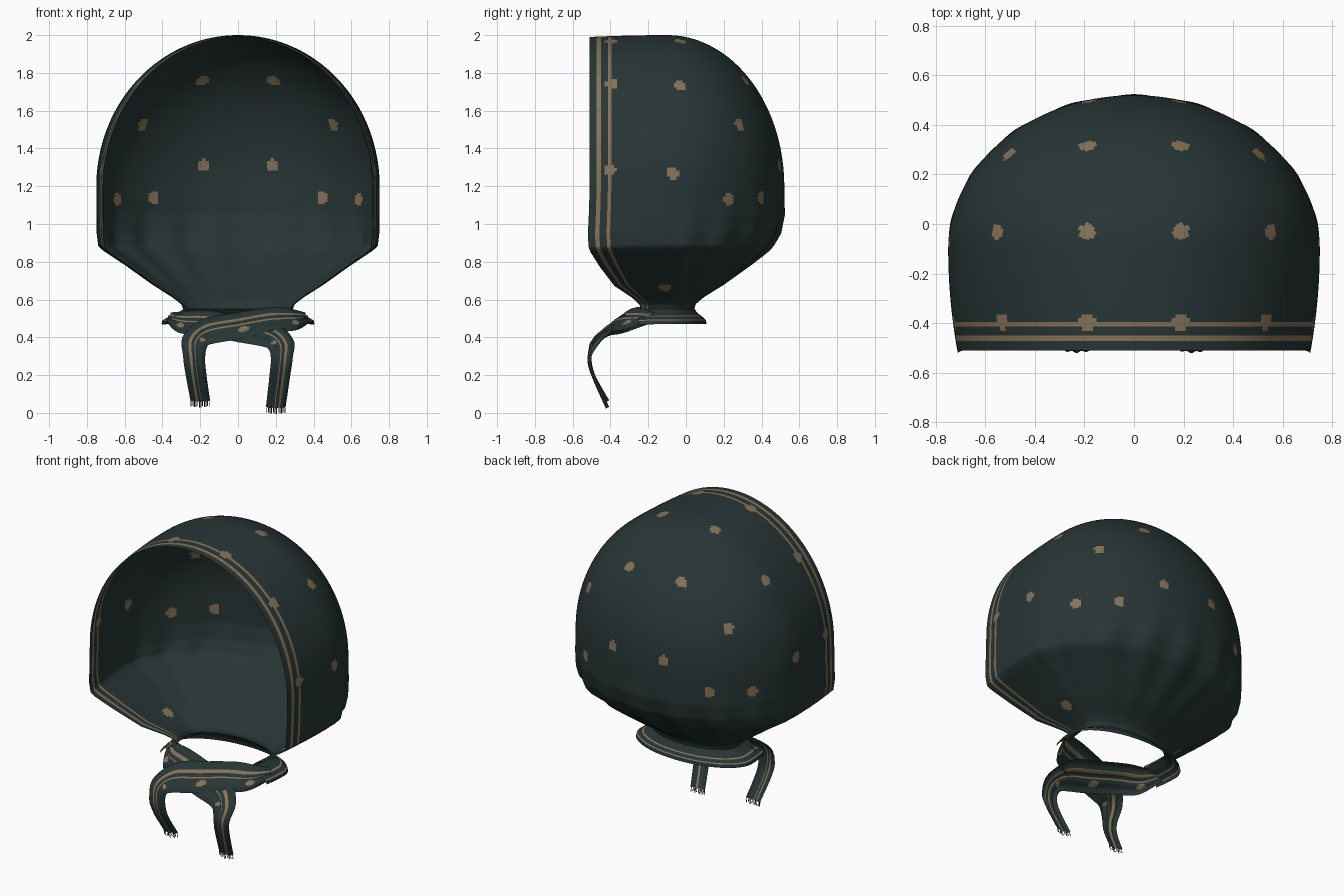
import bpy, bmesh, math
from mathutils import Vector
from mathutils.geometry import interpolate_bezier

if "Cube" in bpy.data.objects:
    bpy.data.objects.remove(bpy.data.objects["Cube"])

def material(name, col):
    m = bpy.data.materials.new(name)
    m.diffuse_color = (*col, 1)
    m.use_nodes = True
    m.node_tree.nodes["Principled BSDF"].inputs["Base Color"].default_value = m.diffuse_color
    return m

DARK = material("dark teal cloth", (0.021, 0.036, 0.036))
GOLD = material("tan pattern", (0.235, 0.172, 0.10))

def make(name, bm):
    bmesh.ops.remove_doubles(bm, verts=bm.verts, dist=0.0002)
    bmesh.ops.recalc_face_normals(bm, faces=bm.faces)
    for f in bm.faces:
        f.smooth = True
    me = bpy.data.meshes.new(name)
    bm.to_mesh(me)
    bm.free()
    me.materials.append(DARK)
    me.materials.append(GOLD)
    ob = bpy.data.objects.new(name, me)
    bpy.context.collection.objects.link(ob)
    return ob

def grid(rows, gold):
    """Sheet from rows of points; gold(i, j, centre) picks the pattern faces."""
    bm = bmesh.new()
    vs = [[bm.verts.new(p) for p in r] for r in rows]
    for i in range(len(vs) - 1):
        for j in range(len(vs[0]) - 1):
            f = bm.faces.new((vs[i][j], vs[i][j + 1], vs[i + 1][j + 1], vs[i + 1][j]))
            f.material_index = int(gold(i, j, f.calc_center_median()))
    return bm

# ---- hood: horizontal C-shaped sections, open to the front
YC = -0.1
# z, half width, front y, back y
LOWER = [(1.2, .75, -.51, .52), (1.05, .75, -.515, .52), (.95, .748, -.52, .495),
         (.885, .74, -.515, .455), (.86, .715, -.505, .435), (.78, .595, -.455, .335),
         (.68, .455, -.38, .20), (.61, .345, -.28, .09), (.575, .30, -.245, .05), (.55, .29, -.24, .045)]
BRIM = [(.55, .29, -.24, .045), (.53, .315, -.245, .06), (.51, .365, -.25, .085),
        (.49, .40, -.255, .105), (.47, .405, -.255, .11)]

def lookup(table, z):
    for a, b in zip(table, table[1:]):
        if z >= b[0] - 1e-6:
            t = (a[0] - z) / (a[0] - b[0])
            return tuple(p + (q - p) * t for p, q in zip(a, b))
    return table[-1]

# fractions along the straight side, 0 = front hem (stripes lie between set columns)
SIDE = [0, .045, .09, .145, .19, .235, .28] + [.28 + .72 * k / 20 for k in range(1, 21)]
STRIPES = (2, 5)
NB = 120

def section(z, w, f, b):
    k = (YC - f) / .41
    side = []
    for s in SIDE:
        d = (1 - s) ** 2
        side.append((w * (1 - .05 * d), f + (YC - f) * s, z - .01 * d * k))
    amp = .02 * math.exp(-((z - .84) / .2) ** 2)
    arc = []
    for n in range(1, NB):
        t = math.pi * n / NB
        back = t - math.pi / 2
        r = 1 + amp * math.cos(18 * back) * math.sin(t) ** .5
        arc.append((w * r * math.cos(t), YC + (b - YC) * r * math.sin(t), z))
    return side + arc + [(-x, y, zz) for x, y, zz in reversed(side)]

rows = []
for n in range(75):
    a = math.pi / 2 * (1 - n / 75)
    rows.append(section(1.2 + .8 * math.sin(a), .75 * math.cos(a), -.51, YC + .62 * math.cos(a)))
for n in range(71):
    rows.append(section(*lookup(LOWER, 1.2 - .65 * n / 70)))

# dots, mirrored left and right
DOTS = [Vector((s * x, y, z)) for s in (1, -1) for x, y, z in (
    (.19, .32, 1.76), (.51, .29, 1.53), (.19, -.03, 1.97), (.56, -.03, 1.74),
    (.18, .50, 1.31), (.44, .39, 1.14), (.63, .22, 1.13), (.745, -.07, 1.27),
    (.19, -.395, 1.965), (.53, -.395, 1.74), (.735, -.405, 1.29), (.43, -.11, .66))]
NCOL = len(rows[0]) - 1

def hood_gold(i, j, c):
    if min(j, NCOL - 1 - j) in STRIPES:
        return True
    return any((c - d).length < .034 for d in DOTS)

make("hood", grid(rows, hood_gold))

# ---- flared brim below the gathered neck
brim_rows = [section(*lookup(BRIM, .55 - .08 * n / 16)) for n in range(17)]
make("neck_brim", grid(brim_rows, lambda i, j, c: i in (7, 11)))

# ---- crossing ties with hanging tails
# centre, width direction, half width
TIE = [((.36, -.18, .505), (.4, -.3, -.8), .035), ((.29, -.28, .49), (.25, -.7, -.7), .085),
       ((.17, -.335, .485), (0, -.76, -.65), .105), ((0, -.38, .455), (0, -.76, -.65), .11),
       ((-.16, -.42, .425), (.3, -.65, -.6), .10), ((-.228, -.475, .37), (.85, -.35, -.35), .075),
       ((-.232, -.505, .29), (1, 0, -.05), .058), ((-.222, -.485, .2), (1, 0, 0), .055),
       ((-.2, -.41, .03), (1, 0, 0), .052)]

def spline(pts, n=14):
    out = []
    for i in range(len(pts) - 1):
        p0, p1, p2, p3 = (pts[min(max(i + k, 0), len(pts) - 1)] for k in (-1, 0, 1, 2))
        seg = interpolate_bezier(p1, p1 + (p2 - p0) / 6, p2 - (p3 - p1) / 6, p2, n + 1)
        out += seg if i == len(pts) - 2 else seg[:-1]
    return out

def tie(name, sign, lift, end_z):
    centre = [Vector(c) for c, _, _ in TIE]
    centre[-1].z = end_z
    for k in range(1, 6):
        centre[k] += Vector((0, -.65, .76)) * lift
    half = [Vector(d).normalized() * h for _, d, h in TIE]
    cs, hs = spline(centre), spline(half)
    nw = 24
    rows = []
    for i, (c, h) in enumerate(zip(cs, hs)):
        tan = cs[min(i + 1, len(cs) - 1)] - cs[max(i - 1, 0)]
        nor = tan.cross(h).normalized()
        if nor.y > 0:
            nor = -nor
        row = []
        for j in range(nw + 1):
            u = 2 * j / nw - 1
            p = c + h * u + nor * (.012 * (1 - u * u) + .004 * math.cos(9 * u))
            row.append((sign * p.x, p.y, p.z))
        rows.append(row)

    def gold(i, j, c):
        dot = (i % 26 - 13) ** 2 / 9 + (j - 17) ** 2 / 5 < 1 and i < 70
        return j in (7, 8, 9) or j == 13 or dot

    bm = grid(rows, gold)
    # fringe threads along the tail end
    for j in range(1, nw, 2):
        a = Vector(rows[-1][j])
        w = Vector((.0025, 0, 0))
        dn = Vector((0, .006, -.03 + .006 * (j % 3 == 0)))
        bm.faces.new([bm.verts.new(p) for p in (a - w, a + w, a + w + dn, a - w + dn)])
    make(name, bm)

tie("tie_over", 1, .012, .065)
tie("tie_under", -1, -.008, .03)
